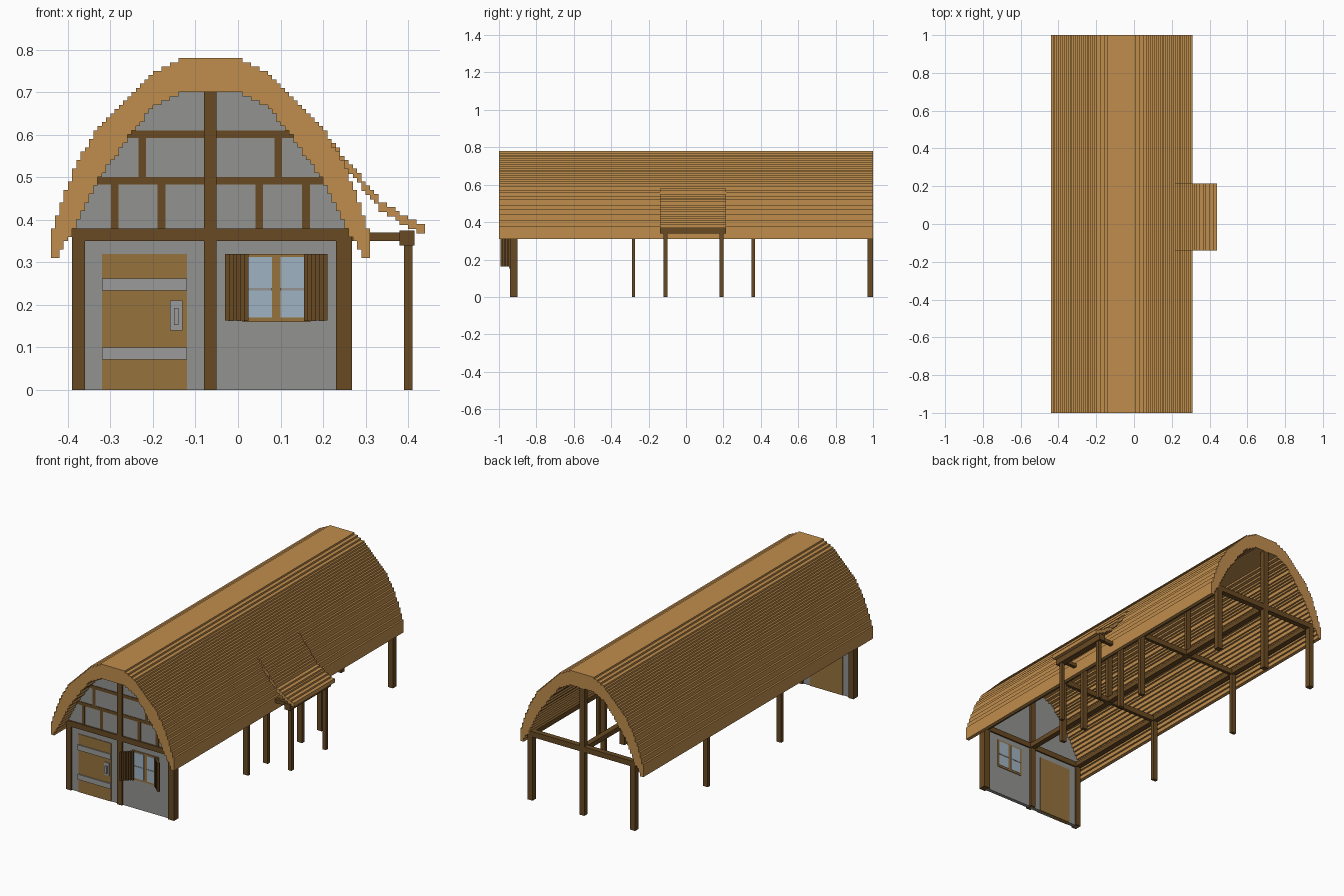
import bpy, bmesh, math

cube = bpy.data.objects.get("Cube")
if cube:
    bpy.data.objects.remove(cube, do_unlink=True)


def material(name, r, g, b):
    m = bpy.data.materials.new(name)
    m.use_nodes = True
    m.diffuse_color = (r, g, b, 1)
    m.node_tree.nodes["Principled BSDF"].inputs["Base Color"].default_value = (r, g, b, 1)
    return m


THATCH = material("thatch_tan", 0.53, 0.27, 0.075)
TIMBER = material("dark_timber", 0.14, 0.068, 0.017)
PLANK = material("door_wood", 0.31, 0.17, 0.048)
PLASTER = material("grey_plaster", 0.29, 0.29, 0.28)
IRON = material("iron_grey", 0.33, 0.33, 0.325)
GLASS = material("window_glass", 0.35, 0.45, 0.54)

CX = -0.065   # ridge line
STEP = 0.01   # size of one stair step


def finish(name, bm, mat):
    bmesh.ops.recalc_face_normals(bm, faces=bm.faces)
    me = bpy.data.meshes.new(name)
    bm.to_mesh(me)
    bm.free()
    me.materials.append(mat)
    ob = bpy.data.objects.new(name, me)
    bpy.context.collection.objects.link(ob)
    return ob


def boxes(name, mat, items):
    """One object made of boxes given as (x0, x1, y0, y1, z0, z1)."""
    bm = bmesh.new()
    for x0, x1, y0, y1, z0, z1 in items:
        vs = bmesh.ops.create_cube(bm, size=1)["verts"]
        for v in vs:
            v.co = ((x0 + x1) / 2 + v.co.x * (x1 - x0),
                    (y0 + y1) / 2 + v.co.y * (y1 - y0),
                    (z0 + z1) / 2 + v.co.z * (z1 - z0))
    return finish(name, bm, mat)


def extrude_y(name, mat, outline, y0, y1):
    """Extrude an (x, z) outline along y."""
    pts = [p for i, p in enumerate(outline) if math.dist(p, outline[i - 1]) > 1e-6]
    bm = bmesh.new()
    face = bm.faces.new([bm.verts.new((x, y0, z)) for x, z in pts])
    res = bmesh.ops.extrude_face_region(bm, geom=[face])
    for g in res["geom"]:
        if isinstance(g, bmesh.types.BMVert):
            g.co.y = y1
    return finish(name, bm, mat)


def lerp(knots, t):
    for (a, va), (b, vb) in zip(knots, knots[1:]):
        if t <= b:
            return va + (vb - va) * max(0, t - a) / (b - a)
    return knots[-1][1]


def stairs(knots, z0, z1):
    """Stepped half profile as (half width, z), from the bottom up."""
    out = []
    for k in range(round(z0 / STEP), round(z1 / STEP)):
        w = round((lerp(knots, (k + 0.5) * STEP) - 0.005) / STEP) * STEP + 0.005
        out += [(w, k * STEP), (w, (k + 1) * STEP)]
    return out


def arch(half):
    """Mirror a half profile about the ridge line, left foot to right foot."""
    return [(CX - w, z) for w, z in half] + [(CX + w, z) for w, z in reversed(half)]


# Barrel roof with stepped outer and inner curves
OUTER = [(0.31, 0.375), (0.36, 0.375), (0.43, 0.355), (0.52, 0.32), (0.60, 0.275),
         (0.675, 0.21), (0.75, 0.13), (0.78, 0.065)]
INNER = [(0.31, 0.36), (0.34, 0.345), (0.37, 0.325), (0.435, 0.295), (0.49, 0.265),
         (0.59, 0.195), (0.66, 0.14), (0.70, 0.065)]
outer = arch(stairs(OUTER, 0.31, 0.78))
inner = arch(stairs(INNER, 0.31, 0.70))
extrude_y("roof", THATCH, outer + inner[::-1], -1, 1)

# Side awning, stepped in x
SLOPE = [(0.20, 0.605), (0.267, 0.53), (0.333, 0.445), (0.40, 0.405), (0.44, 0.385)]
top, under = [], []
for k in range(20, 44):
    z = round(lerp(SLOPE, (k + 0.5) * STEP) / STEP) * STEP
    top += [(k * STEP, z), ((k + 1) * STEP, z)]
    under += [(k * STEP, z - 0.022), ((k + 1) * STEP, z - 0.022)]
extrude_y("awning_roof", THATCH, top + under[::-1], -0.14, 0.215)

# Awning frame: edge beam, thin posts, ties back to the wall posts
boxes("awning_beam", TIMBER, [(0.38, 0.415, -0.14, 0.215, 0.34, 0.375)])
boxes("awning_posts", TIMBER, [(0.39, 0.41, y - 0.01, y + 0.01, 0, 0.34) for y in (-0.11, 0.19)])
boxes("awning_ties", TIMBER, [(0.25, 0.38, y - 0.01, y + 0.01, 0.35, 0.37) for y in (-0.11, 0.19)])
boxes("awning_wall_posts", TIMBER, [(0.235, 0.265, y - 0.01, y + 0.01, 0, 0.37) for y in (-0.11, 0.19)])

# Open timber frame: side posts, cross beams, king posts
rows = [(-0.29, -0.272), (0.35, 0.368), (0.97, 1.0)]
boxes("side_posts", TIMBER, [(x, x + 0.03, a, b, 0, 0.36) for a, b in rows for x in (-0.39, 0.235)])
boxes("cross_beams", TIMBER, [(-0.39, 0.265, a, b, 0.35, 0.38) for a, b in rows])
boxes("king_posts", TIMBER, [(-0.08, -0.05, a, b, 0.38, 0.705) for a, b in rows])
boxes("back_centre_post", TIMBER, [(-0.08, -0.05, 0.97, 1.0, 0, 0.36)])
boxes("long_beams", TIMBER, [(-0.08, -0.05, -0.92, 0.99, 0.352, 0.378)]
      + [(x, x + 0.03, -0.92, 0.99, 0.352, 0.378) for x in (-0.39, 0.235)])

# Front wall, rounded into the roof at the gable
gable = arch([(0.315, 0), (0.315, 0.37)] + stairs(INNER, 0.37, 0.70))
extrude_y("front_wall", PLASTER, gable, -0.93, -0.91)

# Front wall main timbers
boxes("front_posts", TIMBER, [(-0.39, -0.36, -0.94, -0.90, 0, 0.38),
                              (-0.08, -0.05, -0.94, -0.90, 0, 0.705),
                              (0.23, 0.268, -0.94, -0.90, 0, 0.38)])
boxes("front_beam", TIMBER, [(-0.385, 0.262, -0.938, -0.902, 0.35, 0.38)])

# Gable timbers, nearly flush with the plaster
flush = (-0.933, -0.92)
boxes("gable_rails", TIMBER, [(CX - w, CX + w, *flush, z, z + 0.018)
                              for w, z in ((0.195, 0.592), (0.265, 0.483))])
studs = [(0.16, 0.50, 0.592)] + [(d, 0.38, 0.483) for d in (0.115, 0.225)]
boxes("gable_studs", TIMBER, [(CX + s * d - 0.009, CX + s * d + 0.009, *flush, a, b)
                              for d, a, b in studs for s in (-1, 1)])

# Door with iron bands and a handle plate
boxes("door", PLANK, [(-0.32, -0.12, -0.933, -0.907, 0, 0.32)])
boxes("door_bands", IRON, [(-0.32, -0.12, -0.939, -0.93, z, z + 0.029) for z in (0.071, 0.233)])
boxes("handle_plate", IRON, [(-0.16, -0.13, -0.938, -0.93, 0.14, 0.21)])
boxes("door_handle", IRON, [(-0.15, -0.14, -0.946, -0.936, 0.152, 0.192)])

# Window: frame, panes on both sides, thin muntins
boxes("window_frame", PLANK, [(0.01, 0.17, -0.934, -0.906, 0.16, 0.32)])
boxes("window_panes", GLASS, [(x, x + 0.06, -0.936, -0.904, 0.17, 0.312) for x in (0.02, 0.10)])
boxes("window_muntins", PLASTER, [(x, x + 0.06, -0.938, -0.902, 0.233, 0.239) for x in (0.02, 0.10)])

# Open shutters made of stepped slats swinging outward
slats = []
for s in (-1, 1):
    for i in range(6):
        a, b = 0.065 + i * 0.009, 0.076 + i * 0.009
        x0, x1 = sorted((0.09 + s * a, 0.09 + s * b))
        y = -0.945 - i * 0.008
        slats.append((x0, x1, y - 0.006, y + 0.006, 0.162 + 0.001 * (i % 2), 0.32))
boxes("shutters", TIMBER, slats)
